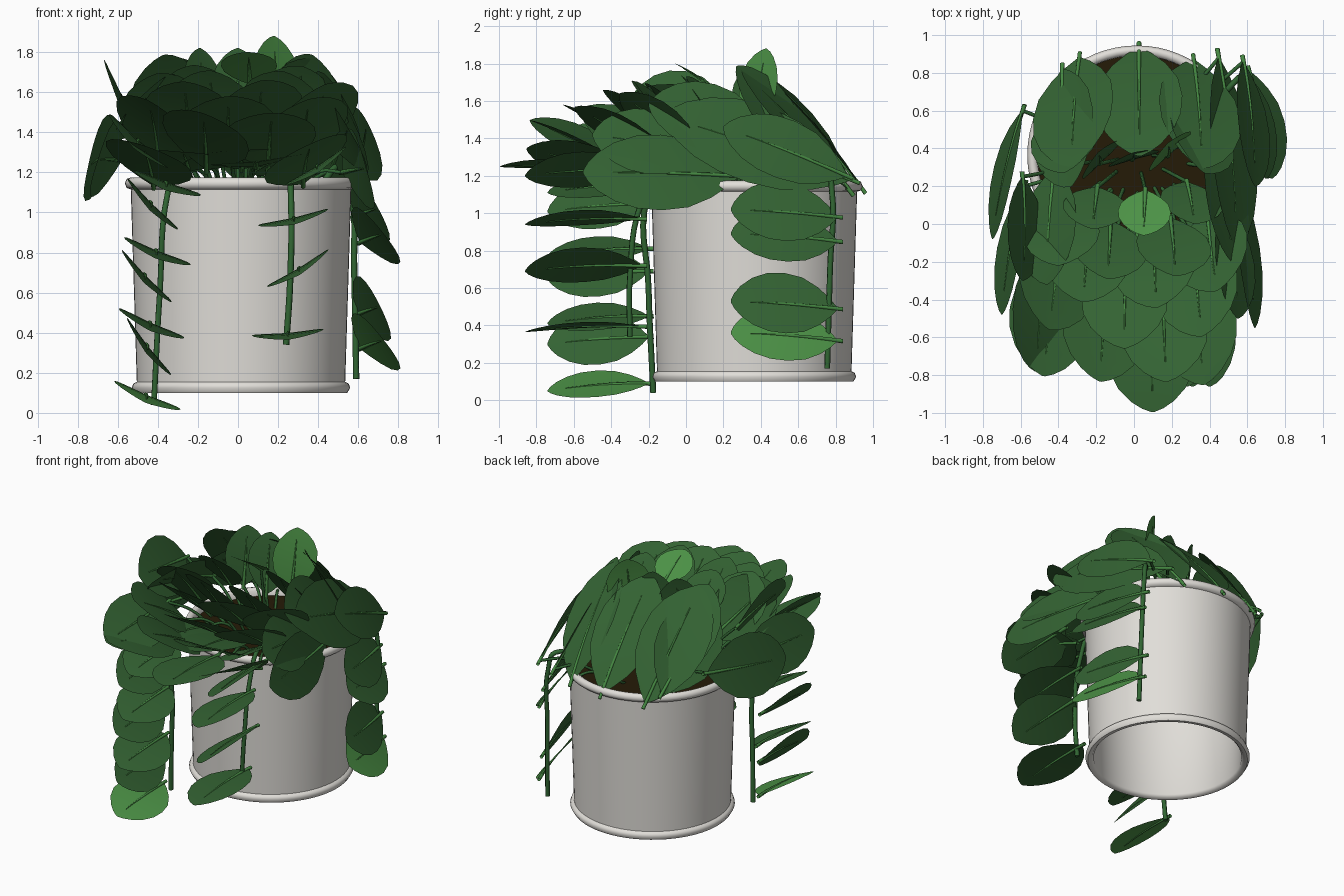
import bpy, bmesh, math, random
from mathutils import Vector

random.seed(4)
if "Cube" in bpy.data.objects:
    bpy.data.objects.remove(bpy.data.objects["Cube"])


def material(name, r, g, b):
    m = bpy.data.materials.new(name)
    m.diffuse_color = (r, g, b, 1)
    m.use_nodes = True
    bsdf = next(n for n in m.node_tree.nodes if n.type == 'BSDF_PRINCIPLED')
    bsdf.inputs["Base Color"].default_value = (r, g, b, 1)
    bsdf.inputs["Roughness"].default_value = 0.7
    return m


POT = material("pot white", 0.75, 0.73, 0.69)
SOIL = material("soil brown", 0.018, 0.011, 0.002)
LEAF = material("leaf green", 0.034, 0.125, 0.033)
YOUNG = material("young leaf green", 0.073, 0.29, 0.062)
VEIN = material("vein green", 0.06, 0.25, 0.055)
STEM = material("stem green", 0.03, 0.13, 0.032)

CENTRE = Vector((0.015, 0.365, 0))
UP = Vector((0, 0, 1))


def finish(bm, name, mats, smooth=None):
    me = bpy.data.meshes.new(name)
    bm.to_mesh(me)
    bm.free()
    for m in mats:
        me.materials.append(m)
    ob = bpy.data.objects.new(name, me)
    bpy.context.collection.objects.link(ob)
    if smooth:
        bpy.ops.object.select_all(action='DESELECT')
        ob.select_set(True)
        bpy.context.view_layer.objects.active = ob
        bpy.ops.object.shade_smooth_by_angle(angle=math.radians(smooth))


def lathe(name, profile, mat, sides=64):
    bm = bmesh.new()
    rings = []
    for r, z in profile:
        rings.append([bm.verts.new(CENTRE + Vector((r * math.cos(a), r * math.sin(a), z)))
                      for a in (math.tau * i / sides for i in range(sides))])
    for a, b in zip(rings, rings[1:] + rings[:1]):
        for i in range(sides):
            j = (i + 1) % sides
            bm.faces.new((a[i], a[j], b[j], b[i]))
    bmesh.ops.recalc_face_normals(bm, faces=bm.faces)
    finish(bm, name, [mat], 62)


def tube(name, points, radius):
    cu = bpy.data.curves.new(name, 'CURVE')
    cu.dimensions = '3D'
    cu.bevel_depth = radius
    cu.bevel_resolution = 1
    cu.use_fill_caps = True
    sp = cu.splines.new('BEZIER')
    sp.resolution_u = 6
    sp.bezier_points.add(len(points) - 1)
    for bp, p in zip(sp.bezier_points, points):
        bp.co = p
        bp.handle_left_type = bp.handle_right_type = 'AUTO'
    cu.materials.append(STEM)
    bpy.context.collection.objects.link(bpy.data.objects.new(name, cu))


# Leaf outline: position along the midrib, relative half width
OUTLINE = [(0, .03), (.07, .3), (.18, .62), (.33, .9), (.5, 1), (.66, .96),
           (.8, .78), (.91, .5), (.97, .25), (1, .04)]


def leaf(name, base, tip, roll, width, mat=LEAF):
    base, tip = Vector(base), Vector(tip)
    d = tip - base
    f = d.normalized()
    across = UP.cross(f).normalized()
    n = f.cross(across)
    r = math.radians(roll)
    across, n = across * math.cos(r) - n * math.sin(r), n * math.cos(r) + across * math.sin(r)

    def mid(t):
        return base + d * t + n * (0.1 * t * (1 - t) * d.length)

    bm = bmesh.new()
    # Two slightly folded blade halves
    rows = []
    for t, w in OUTLINE:
        c, h = mid(t), w * width / 2
        rows.append([bm.verts.new(c + across * (k * h) + n * (abs(k) * 0.04 * h)) for k in (-1, 0, 1)])
    for a, b in zip(rows, rows[1:]):
        for i in range(2):
            bm.faces.new((a[i], b[i], b[i + 1], a[i + 1]))
    # Raised midrib starting just before the blade
    rings = []
    for t in (-.05, .15, .35, .55, .82):
        rad = 0.011 * (1.1 - t)
        rings.append([bm.verts.new(mid(t) + (across * math.cos(a) + n * math.sin(a)) * rad)
                      for a in (math.tau * i / 6 for i in range(6))])
    for a, b in zip(rings, rings[1:]):
        for i in range(6):
            j = (i + 1) % 6
            bm.faces.new((a[i], a[j], b[j], b[i])).material_index = 1
    finish(bm, name, [mat, VEIN], 62)


def stalk(name, base):
    base = Vector(base)
    foot = CENTRE.lerp(base, 0.5)
    foot.z = 1.1
    tube(name, [foot, foot.lerp(base, 0.55) + UP * 0.05, base], 0.01)


# Pot: tapered open tube with a bead at the foot and at the rim
lathe("pot", [(.49, .12), (.505, .102), (.53, .1), (.545, .125), (.537, .147), (.52, .155),
              (.55, 1.115), (.57, 1.122), (.58, 1.145), (.57, 1.168), (.55, 1.175),
              (.527, 1.16), (.525, 1.1)], POT)
bm = bmesh.new()
bmesh.ops.create_circle(bm, cap_ends=True, segments=48, radius=0.53)
bmesh.ops.translate(bm, verts=bm.verts, vec=CENTRE + UP * 1.12)
finish(bm, "soil", [SOIL])

# Crown: rows of leaves leaning forward, steeper towards the back
# tip y, tip z, pitch, length, width, roll per unit x, x positions
ROWS = [
    (-1, 1.25, 2, .62, .46, 0, (.1,)),
    (-.55, 1.31, 10, .55, .42, -50, (-.28, .02, .3)),
    (-.92, 1.36, 18, .66, .46, -60, (-.48, .37)),
    (-.85, 1.5, 27, .62, .46, -50, (-.18, .17)),
    (-.66, 1.58, 32, .62, .46, -50, (-.45, -.05, .36)),
    (-.45, 1.66, 40, .55, .44, -30, (-.27, .12, .44)),
    (-.3, 1.71, 50, .48, .4, 20, (-.4, -.14, .22)),
    (-.05, 1.74, 52, .36, .34, 40, (-.22, .32)),
    (.36, 1.78, 48, .86, .46, 55, (-.33, .03, .36)),
    (.34, 1.8, 54, .66, .4, 80, (-.37, .37)),
]
for i, (y, z, pitch, size, width, lean, xs) in enumerate(ROWS):
    p = math.radians(pitch)
    for k, x in enumerate(xs):
        shift = 0.5 * x * x * (-1 if y > 0 else 1)
        tip = Vector((x, y + shift, z - 0.1 * x * x))
        base = tip + Vector((-0.12 * x, size * math.cos(p), -size * math.sin(p)))
        leaf(f"crown_leaf_{i}_{k}", base, tip, lean * x + random.uniform(-12, 12), width)
        stalk(f"crown_stalk_{i}_{k}", base)

# Side leaves: base, tip, roll, width
SIDES = [
    ((.45, .88, 1.18), (.54, -.12, 1.52), 62, .48),
    ((.58, .86, 1.2), (.64, .2, 1.46), 64, .36),
    ((.52, .28, 1.2), (.64, -.55, 1.22), 74, .42),
    ((.42, .45, 1.42), (.52, -.2, 1.58), 60, .42),
    ((.48, .1, 1.32), (.55, -.5, 1.42), 60, .4),
    ((-.59, .6, 1.32), (-.75, -.08, 1.22), -76, .44),
    ((-.58, .2, 1.26), (-.7, -.48, 1.26), -72, .4),
    ((-.38, .82, 1.2), (-.33, .2, 1.62), -45, .46),
    ((-.59, .25, 1.53), (-.59, -.3, 1.6), 62, .42),
    ((-.5, -.1, 1.36), (-.52, -.78, 1.32), 42, .4),
    ((-.42, .3, 1.42), (-.46, -.32, 1.6), -45, .42),
]
for i, (base, tip, roll, width) in enumerate(SIDES):
    leaf(f"side_leaf_{i}", base, tip, roll, width)
    stalk(f"side_stalk_{i}", base)

# Upright leaves and young leaves at the top: base, tip, roll, width, colour
TOPS = {
    "young_leaf_back": ((.18, .36, 1.45), (.18, .43, 1.88), -42, .3, YOUNG),
    "young_leaf_middle": ((.06, .18, 1.64), (.05, -.06, 1.8), 0, .28, YOUNG),
    "upright_leaf_right": ((-.18, .32, 1.4), (-.19, .38, 1.82), -35, .28, LEAF),
    "upright_leaf_middle": ((-.01, .34, 1.38), (0, .38, 1.82), -30, .28, LEAF),
}
for name, (base, tip, roll, width, mat) in TOPS.items():
    leaf(name, base, tip, roll, width, mat)
    stalk(name + "_stalk", base)

# Trailing vines: stem path, leaf length, outward turn, tip rise,
# leaves as (x, z, roll); the lowest may be young
VINES = {
    "right": ([(-.2, .1, 1.12), (-.3, -.1, 1.22), (-.35, -.2, 1.1), (-.39, -.2, .6), (-.42, -.175, .04)],
              .54, 0, -.03, [(-.36, 1.14, 20), (-.44, 1.04, 45), (-.41, .8, 22), (-.47, .68, 46),
                             (-.44, .44, 24), (-.46, .33, 52), (-.46, .08, 23)]),
    "front": ([(.2, .05, 1.12), (.25, -.13, 1.22), (.265, -.24, 1.05), (.26, -.3, .65), (.24, -.3, .34)],
              .62, 0, -.02, [(.4, 1.22, -32), (.28, .96, -13), (.31, .71, -31), (.25, .385, -5)]),
    "left": ([(.4, .6, 1.12), (.53, .75, 1.23), (.565, .78, 1.12), (.58, .77, .7), (.59, .755, .17)],
             .57, .06, .05, [(.64, .97, 62), (.67, .84, 52), (.65, .48, 64), (.67, .31, 52)]),
}
for side, (path, size, turn, rise, leaves) in VINES.items():
    tube(f"{side}_vine", path, 0.016)
    y = path[2][1] + turn / 2
    for i, (x, z, roll) in enumerate(leaves):
        young = i == len(leaves) - 1 and side != "front"
        leaf(f"{side}_vine_leaf_{i}", (x - turn, y, z + 0.01), (x + turn, y - size, z + rise), roll, .36,
             YOUNG if young else LEAF)
